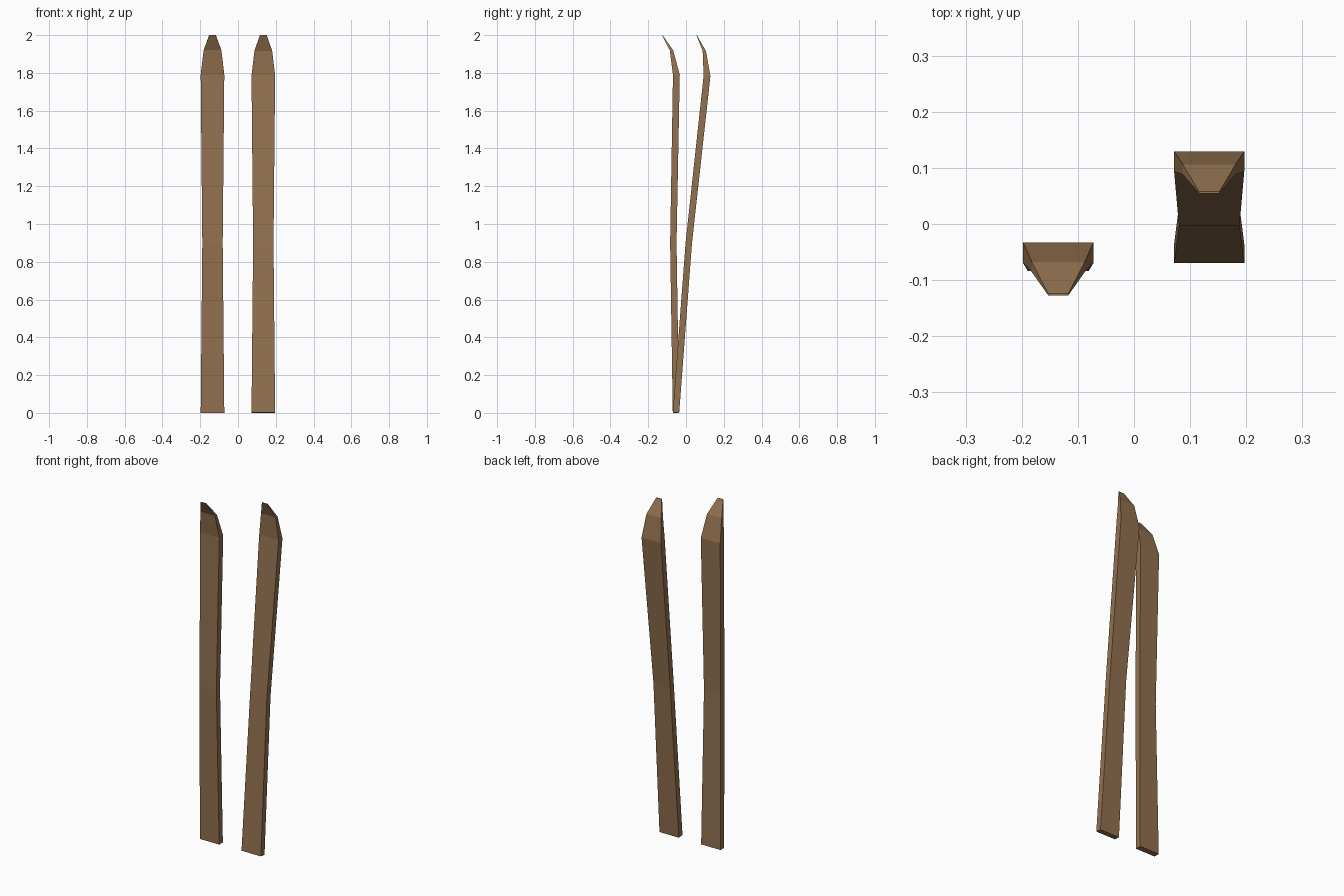
import bpy
import bmesh
import math
from mathutils import Matrix, Vector

old = bpy.data.objects.get("Cube")
if old:
    bpy.data.objects.remove(old, do_unlink=True)

# Brown wood
wood = bpy.data.materials.new("brown_wood")
wood.use_nodes = True
colour = (0.29, 0.165, 0.08, 1)
wood.diffuse_color = colour
wood.node_tree.nodes["Principled BSDF"].inputs["Base Color"].default_value = colour

# Ski sections from tail to tip: height, half width, front y, back y
SECTIONS = [
    (0.0, 0.0625, -0.07, -0.036),
    (0.9, 0.054, -0.084, -0.05),
    (1.79, 0.0625, -0.069, -0.033),
    (1.92, 0.047, -0.086, -0.068),
    (2.0, 0.018, -0.127, -0.124),
]


def make_ski(name, x, lean=0):
    bm = bmesh.new()
    rings = []
    for z, w, front, back in SECTIONS:
        corners = [(-w, front), (w, front), (w, back), (-w, back)]
        rings.append([bm.verts.new((x + cx, cy, z)) for cx, cy in corners])
    for low, high in zip(rings, rings[1:]):
        for i in range(4):
            j = (i + 1) % 4
            bm.faces.new((low[i], low[j], high[j], high[i]))
    bm.faces.new(rings[0][::-1])
    bm.faces.new(rings[-1])
    bmesh.ops.recalc_face_normals(bm, faces=bm.faces)
    # Lean backwards about the rear edge of the tail
    pivot = Vector((0, SECTIONS[0][3], 0))
    bmesh.ops.rotate(bm, verts=bm.verts, cent=pivot,
                     matrix=Matrix.Rotation(math.radians(-lean), 3, "X"))
    mesh = bpy.data.meshes.new(name)
    bm.to_mesh(mesh)
    bm.free()
    mesh.materials.append(wood)
    ski = bpy.data.objects.new(name, mesh)
    bpy.context.collection.objects.link(ski)
    return ski


# Upright right ski and leaning left ski
make_ski("right_ski", -0.135)
make_ski("left_ski", 0.134, lean=5.2)
